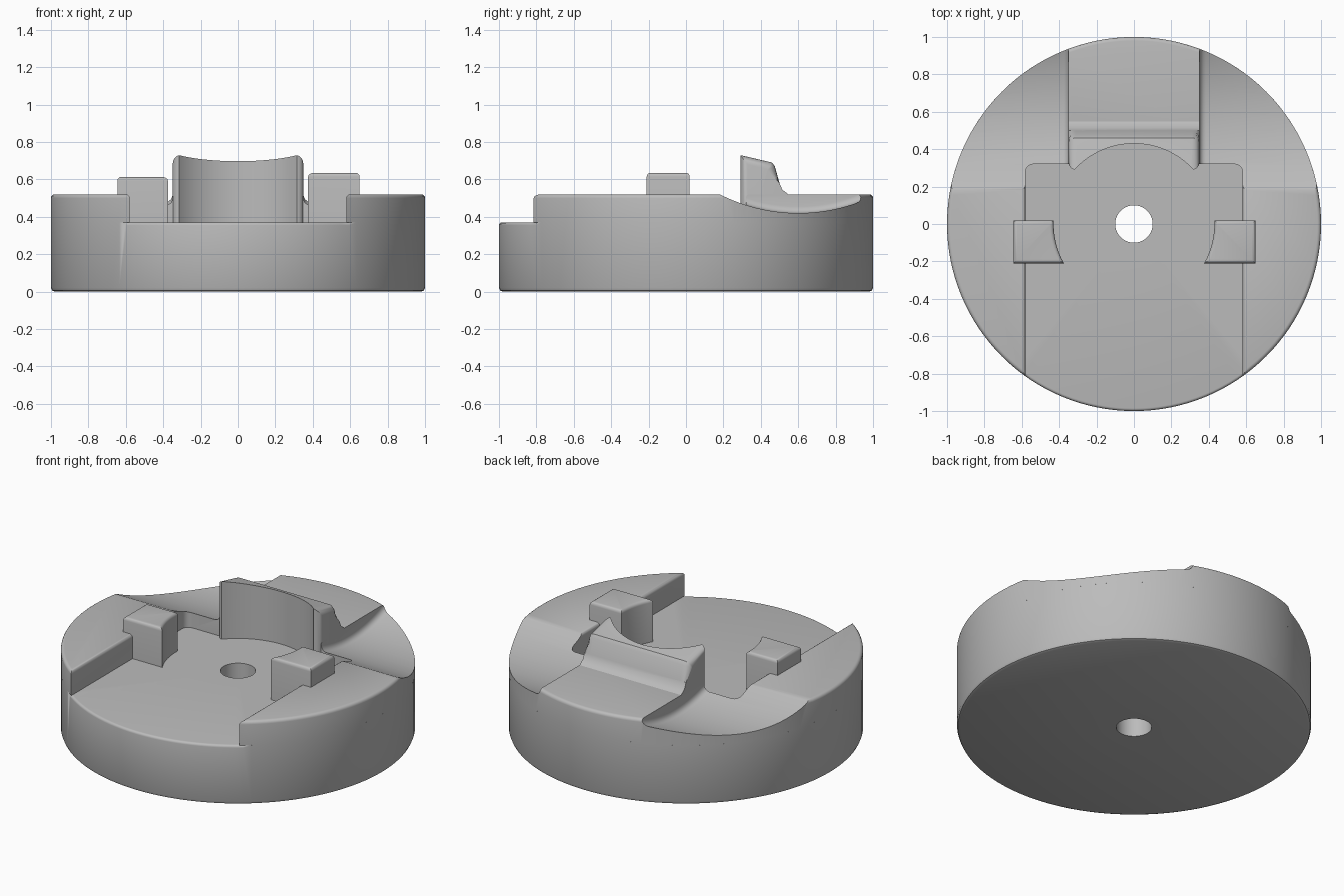
import bpy
import bmesh
from math import acos, cos, pi, sin, sqrt

cube = bpy.data.objects.get("Cube")
if cube:
    bpy.data.objects.remove(cube, do_unlink=True)

FLOOR, TOP = 0.37, 0.52
SEAT = 0.43          # radius of the round seat
HALF_POCKET = 0.58
HALF_WALL = 0.35

grey = bpy.data.materials.new("plain grey")
grey.use_nodes = True
tone = (0.5, 0.5, 0.5, 1)
grey.diffuse_color = tone
for node in grey.node_tree.nodes:
    if node.type == "BSDF_PRINCIPLED":
        node.inputs["Base Color"].default_value = tone


def finish(name, bm):
    bmesh.ops.recalc_face_normals(bm, faces=bm.faces[:])
    mesh = bpy.data.meshes.new(name)
    bm.to_mesh(mesh)
    bm.free()
    mesh.materials.append(grey)
    obj = bpy.data.objects.new(name, mesh)
    bpy.context.collection.objects.link(obj)
    return obj


def bevel(bm, rule, radius):
    edges = [e for e in bm.edges if rule([v.co for v in e.verts])]
    bmesh.ops.bevel(bm, geom=edges, offset=radius, segments=4, profile=0.5,
                    affect="EDGES", clamp_overlap=False)


def prism(name, outline, lo, hi, place, rule=None, radius=0.02):
    """Extrude an outline from lo to hi and round the edges the rule picks."""
    bm = bmesh.new()
    a = [bm.verts.new(place(u, v, lo)) for u, v in outline]
    b = [bm.verts.new(place(u, v, hi)) for u, v in outline]
    bm.faces.new(a)
    bm.faces.new(b)
    n = len(a)
    for i in range(n):
        j = (i + 1) % n
        bm.faces.new((a[i], a[j], b[j], b[i]))
    bmesh.ops.recalc_face_normals(bm, faces=bm.faces[:])
    if rule:
        bevel(bm, rule, radius)
    return finish(name, bm)


def upright(u, v, w):
    return (u, v, w)


def sideways(u, v, w):
    return (w, u, v)


def cut(obj, cutter):
    mod = obj.modifiers.new("cut", "BOOLEAN")
    mod.operation = "DIFFERENCE"
    mod.solver = "EXACT"
    mod.object = cutter
    bpy.context.view_layer.objects.active = obj
    bpy.ops.object.modifier_apply(modifier=mod.name)
    bpy.data.objects.remove(cutter, do_unlink=True)


def circle(r, start, end, n):
    return [(r * cos(start + (end - start) * i / n),
             r * sin(start + (end - start) * i / n)) for i in range(n + 1)]


# Base disc with a centre hole and a rounded front lip
bm = bmesh.new()
profile = [(0.1, 0), (0.98, 0), (0.994, 0.006), (1, 0.02), (1, FLOOR), (0.1, FLOOR)]
ring = [bm.verts.new((r, 0, z)) for r, z in profile]
loop = [bm.edges.new((ring[i], ring[i - 1])) for i in range(len(ring))]
bmesh.ops.spin(bm, geom=ring + loop, cent=(0, 0, 0), axis=(0, 0, 1),
               angle=2 * pi, steps=128, use_merge=True)
bmesh.ops.remove_doubles(bm, verts=bm.verts[:], dist=0.0001)
bmesh.ops.recalc_face_normals(bm, faces=bm.faces[:])
bevel(bm, lambda vs: all(v.z > FLOOR - 0.001 and v.y < -0.8
                         and v.xy.length > 0.9 for v in vs), 0.015)
base = finish("base_disc", bm)

# Raised rim around the open-fronted pocket
front = acos(HALF_POCKET)
outline = circle(1, -front, pi + front, 100)
corner = [(HALF_POCKET - 0.04 + x, 0.28 + y) for x, y in circle(0.04, 0, pi / 2, 4)]
inner = corner + [(0.3, 0.32), (0.3, 0.47)]
outline += [(-x, y) for x, y in inner] + inner[::-1]
rim = prism("rim", outline, FLOOR, TOP, upright,
            lambda vs: all(v.z > TOP - 0.001 for v in vs))

# Curved scoops on both sides of the central ridge
scoop = []
for i in range(33):
    y = 0.14 + 0.92 * i / 32
    scoop.append((y, 1.35 - sqrt(0.93 ** 2 - (y - 0.6) ** 2)))
scoop += [(1.06, 0.9), (0.14, 0.9)]
for side in (1, -1):
    cutter = prism("scoop_cutter", scoop, HALF_WALL, 1.2,
                   lambda u, v, w: (side * w, u, v),
                   lambda vs: all(abs(v.x) < HALF_WALL + 0.001 and v.z < 0.65
                                  for v in vs), 0.035)
    cut(rim, cutter)

# Back wall with a sloping top and a hollow front
section = [(0.29, 0.3), (0.29, 0.73), (0.46, 0.69), (0.475, 0.67), (0.5, 0.58),
           (0.515, 0.545), (0.55, 0.518), (0.6, 0.5), (0.6, 0.3)]
wall = prism("back_wall", section, -HALF_WALL, HALF_WALL, sideways,
             lambda vs: abs(vs[0].x - vs[1].x) < 0.001
             and max(v.z for v in vs) > 0.6, 0.04)
cut(wall, prism("seat_cutter", circle(SEAT, 0, 2 * pi * 127 / 128, 127),
                0.2, 1, upright))

# Side clips with hollow inner faces
clips = []
for name, side, outer, height in (("left_clip", 1, 0.65, 0.635),
                                  ("right_clip", -1, 0.645, 0.613)):
    ys = [-0.21 + 0.23 * i / 8 for i in range(9)]
    shape = [(sqrt(SEAT ** 2 - y * y), y) for y in ys]
    shape += [(outer, 0.02), (outer, -0.21)]
    clips.append(prism(name, shape, 0.3, height,
                       lambda u, v, w: (side * u, v, w),
                       lambda vs: all(v.z > height - 0.001 for v in vs)))

# Smooth curves, crisp corners
bpy.ops.object.select_all(action="DESELECT")
for obj in [base, rim, wall] + clips:
    obj.select_set(True)
bpy.context.view_layer.objects.active = base
bpy.ops.object.shade_smooth_by_angle(angle=pi / 6)
